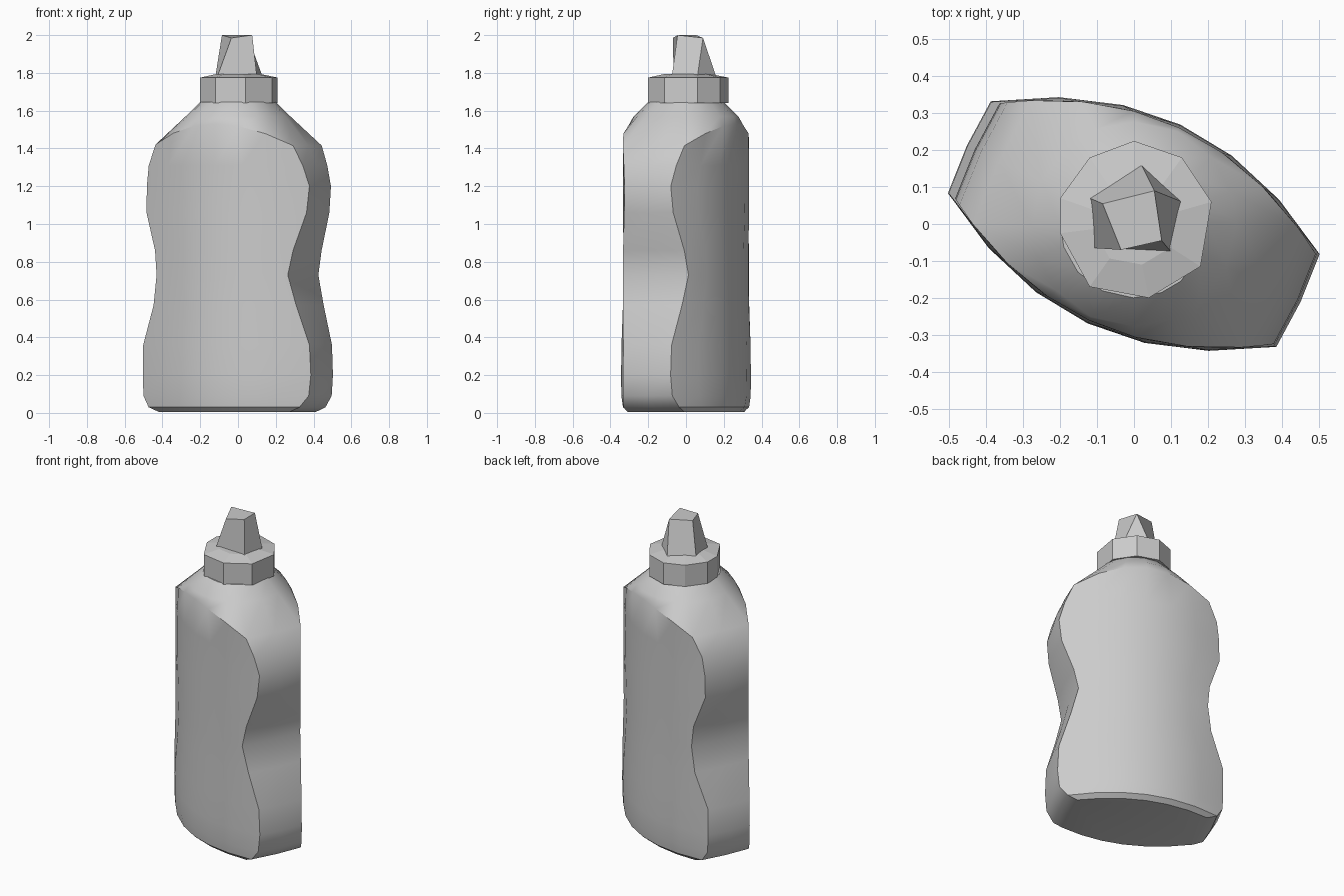
import bpy, bmesh, math
from mathutils import Vector

cube = bpy.data.objects.get("Cube")
if cube:
    bpy.data.objects.remove(cube, do_unlink=True)

grey = bpy.data.materials.new("plain grey")
grey.use_nodes = True
colour = (0.6, 0.6, 0.6, 1)
grey.diffuse_color = colour
grey.node_tree.nodes["Principled BSDF"].inputs["Base Color"].default_value = colour


def loft(name, rings, smooth=0, turn=0):
    """Skin a stack of equal-length point rings and close both ends."""
    bm = bmesh.new()
    loops = [[bm.verts.new(p) for p in ring] for ring in rings]
    n = len(loops[0])
    for low, high in zip(loops, loops[1:]):
        for i in range(n):
            j = (i + 1) % n
            bm.faces.new((low[i], low[j], high[j], high[i]))
    bm.faces.new(loops[0][::-1])
    bm.faces.new(loops[-1])
    bmesh.ops.remove_doubles(bm, verts=bm.verts, dist=0.0005)
    bmesh.ops.recalc_face_normals(bm, faces=bm.faces)
    mesh = bpy.data.meshes.new(name)
    bm.to_mesh(mesh)
    bm.free()
    mesh.materials.append(grey)
    obj = bpy.data.objects.new(name, mesh)
    bpy.context.collection.objects.link(obj)
    obj.rotation_euler.z = math.radians(turn)
    bpy.ops.object.select_all(action='DESELECT')
    obj.select_set(True)
    bpy.context.view_layer.objects.active = obj
    if smooth:
        bpy.ops.object.shade_smooth_by_angle(angle=math.radians(smooth))


def lens(z, left, right, half_depth, arch=0):
    """Two shallow arcs joined by nearly flat ends; arch drops the outer points."""
    ring = []
    for side, first, last in ((1, left, right), (-1, right, left)):
        for t in (1, 0.67, 0.33, 0, -0.33, -0.67, -1):
            u = t * (first if t > 0 else last)
            ring.append(Vector((side * u, side * (half_depth - 0.66 * u * u),
                                z - arch * u * u)))
        ring.append(Vector((-side * (last + 0.008), 0, ring[-1].z)))
    return ring


def circle(z, radius):
    """Round ring whose points line up with those of the lens."""
    return [Vector((p.x, p.y, 0)).normalized() * radius + Vector((0, 0, z))
            for p in lens(0, 0.4, 0.4, 0.3)]


# Squeezable body: lens section, pinched waist, arched panel tops, round shoulder
profile = [(0.006, 0.38, 0.39, 0.26), (0.03, 0.435, 0.45, 0.288),
           (0.09, 0.48, 0.487, 0.296), (0.2, 0.49, 0.492, 0.297),
           (0.36, 0.483, 0.49, 0.295), (0.57, 0.42, 0.41, 0.289),
           (0.73, 0.38, 0.388, 0.287), (0.86, 0.405, 0.4, 0.287),
           (1.06, 0.467, 0.468, 0.287), (1.2, 0.48, 0.465, 0.287),
           (1.31, 0.45, 0.45, 0.287), (1.53, 0.405, 0.395, 0.288, 0.7)]
body = [lens(*row) for row in profile]
body += [circle(1.57, 0.277), circle(1.645, 0.2)]
loft("bottle_body", body, 32, turn=-25)

# Nine-sided cap collar with a slightly raised top
outline = [(0, 0.225), (-0.12, 0.18), (-0.2, 0.07), (-0.2, -0.025),
           (-0.12, -0.17), (0.04, -0.2), (0.18, -0.115), (0.21, 0.06), (0.13, 0.18)]
cap = [[(x * s, y * s, z) for x, y in outline]
       for z, s in ((1.64, 1), (1.775, 1), (1.795, 0.55))]
loft("cap_collar", cap)

# Faceted nozzle, five sides narrowing to four
base = [(-0.12, 0.07), (-0.11, -0.065), (0.1, -0.075), (0.13, 0.06), (0.02, 0.16)]
tip = [(-0.085, 0.055, 2), (-0.035, -0.07, 1.985), (0.075, -0.045, 2),
       (0.055, 0.09, 1.985), (0.055, 0.09, 1.985)]
loft("nozzle", [[(x, y, 1.78) for x, y in base], tip])
